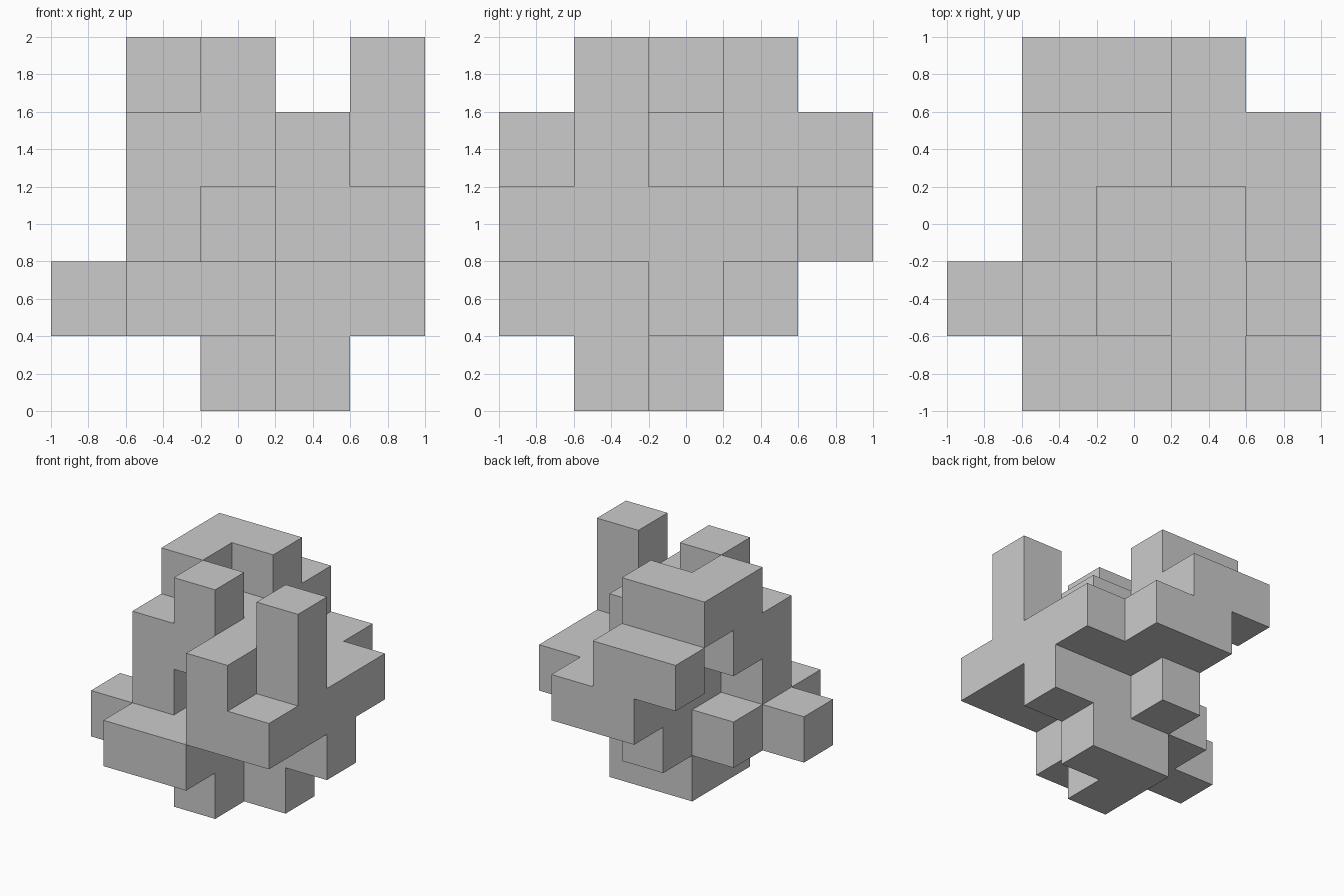
import bpy, bmesh
from mathutils import Vector

if "Cube" in bpy.data.objects:
    bpy.data.objects.remove(bpy.data.objects["Cube"])

CELL = 0.4

# Floor plans from bottom to top; rows run back to front, columns left to right
LAYERS = [
    [".....", ".....", "..##.", "..#..", "....."],
    [".....", "..#..", ".####", "###..", ".##.."],
    ["..##.", "..###", "..###", ".#.##", "...##"],
    [".##..", "..#..", ".###.", ".####", "...#."],
    [".....", ".##..", ".#...", "..#.#", "....."],
]

cells = {(x, 4 - r, z)
         for z, rows in enumerate(LAYERS)
         for r, row in enumerate(rows)
         for x, c in enumerate(row) if c == "#"}

bm = bmesh.new()
verts = {}


def corner(p):
    """Shared vertex at a grid point."""
    key = tuple(round(v) for v in p)
    if key not in verts:
        verts[key] = bm.verts.new(((key[0] - 2.5) * CELL,
                                   (key[1] - 2.5) * CELL, key[2] * CELL))
    return verts[key]


# Outer skin only: one square wherever a filled cell meets an empty one
for cell in sorted(cells):
    for axis in range(3):
        for side in (0, 1):
            n = list(cell)
            n[axis] += 2 * side - 1
            if tuple(n) in cells:
                continue
            u, v = Vector((0, 0, 0)), Vector((0, 0, 0))
            u[(axis + 1) % 3] = 1
            v[(axis + 2) % 3] = 1
            base = Vector(cell)
            base[axis] += side
            quad = [base, base + u, base + u + v, base + v]
            if side == 0:
                quad.reverse()
            bm.faces.new([corner(p) for p in quad])

mesh = bpy.data.meshes.new("block_cluster")
bm.to_mesh(mesh)
bm.free()
obj = bpy.data.objects.new("block_cluster", mesh)
bpy.context.collection.objects.link(obj)
